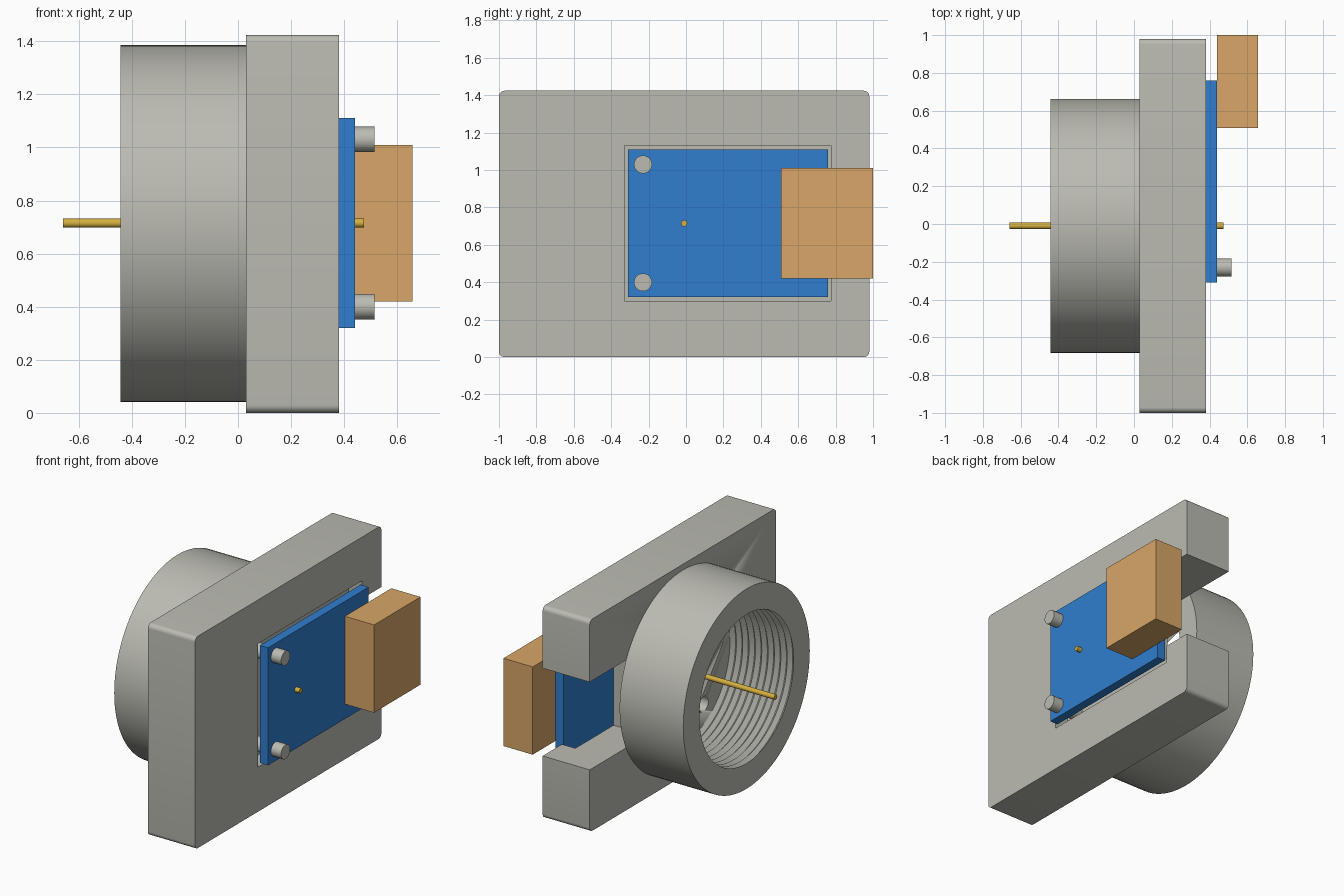
import bpy, bmesh, math
from mathutils import Matrix, Vector

cube = bpy.data.objects.get("Cube")
if cube:
    bpy.data.objects.remove(cube, do_unlink=True)

AXIS_Y, AXIS_Z = -0.01, 0.713      # centre line of the round collar
SCREW_Y = -0.23
SCREW_Z = (0.40, 1.03)


def material(name, rgb):
    m = bpy.data.materials.new(name)
    m.use_nodes = True
    m.diffuse_color = (*rgb, 1)
    m.node_tree.nodes["Principled BSDF"].inputs["Base Color"].default_value = (*rgb, 1)
    return m


GREY = material("warm grey metal", (0.50, 0.50, 0.45))
BLUE = material("circuit blue", (0.03, 0.21, 0.62))
TAN = material("connector tan", (0.69, 0.38, 0.14))
GOLD = material("gold", (0.66, 0.43, 0.05))


def finish(name, bm, mat, smooth=False):
    bmesh.ops.recalc_face_normals(bm, faces=bm.faces)
    mesh = bpy.data.meshes.new(name)
    bm.to_mesh(mesh)
    bm.free()
    mesh.materials.append(mat)
    ob = bpy.data.objects.new(name, mesh)
    bpy.context.collection.objects.link(ob)
    if smooth:
        bpy.ops.object.select_all(action='DESELECT')
        ob.select_set(True)
        bpy.context.view_layer.objects.active = ob
        bpy.ops.object.shade_smooth_by_angle(angle=math.radians(30))
    return ob


def box(name, xs, ys, zs, mat, radius=0):
    """Box from its limits, with optional rounding of the edges along x."""
    bm = bmesh.new()
    size = [b - a for a, b in (xs, ys, zs)]
    mid = [(a + b) / 2 for a, b in (xs, ys, zs)]
    bmesh.ops.create_cube(bm, size=1, matrix=Matrix.Translation(mid) @ Matrix.Diagonal((*size, 1)))
    if radius:
        edges = [e for e in bm.edges if abs(e.verts[0].co.x - e.verts[1].co.x) > 0.01]
        bmesh.ops.bevel(bm, geom=edges, offset=radius, segments=6, profile=0.5, affect='EDGES')
    return finish(name, bm, mat, radius > 0)


def rod(name, xs, y, z, radius, mat, sides=32):
    """Cylinder lying along x."""
    bm = bmesh.new()
    place = Matrix.Translation(((xs[0] + xs[1]) / 2, y, z)) @ Matrix.Rotation(math.pi / 2, 4, 'Y')
    bmesh.ops.create_cone(bm, cap_ends=True, segments=sides, radius1=radius, radius2=radius,
                          depth=xs[1] - xs[0], matrix=place)
    return finish(name, bm, mat, True)


def cut(target, cutter):
    mod = target.modifiers.new("cut", 'BOOLEAN')
    mod.operation = 'DIFFERENCE'
    mod.solver = 'EXACT'
    mod.object = cutter
    bpy.ops.object.select_all(action='DESELECT')
    target.select_set(True)
    bpy.context.view_layer.objects.active = target
    bpy.ops.object.modifier_apply(modifier=mod.name)
    bpy.data.objects.remove(cutter, do_unlink=True)


# Mounting plate with board pocket, open side notch and screw holes
plate = box("mounting_plate", (0.03, 0.38), (-1, 0.98), (0, 1.424), GREY, radius=0.03)
cut(plate, box("pocket_cutter", (0.28, 0.5), (-0.33, 0.775), (0.30, 1.13), GREY))
cut(plate, box("notch_cutter", (-0.2, 0.6), (0.37, 1.2), (0.42, 1.01), GREY))
for z in SCREW_Z:
    cut(plate, rod("hole_cutter", (-0.1, 0.2), SCREW_Y, z, 0.05, GREY))

# Collar: lathed tube with a threaded bore
outer, bore, front, back, turns = 0.672, 0.50, -0.443, 0.03, 10
profile = [(back, outer), (front, outer), (front, bore)]
pitch = (back - front) / turns
for i in range(turns):
    x = front + i * pitch
    profile += [(x + pitch * 0.5, bore + 0.025), (x + pitch, bore)]
bm = bmesh.new()
verts = [bm.verts.new((x, AXIS_Y, AXIS_Z + r)) for x, r in profile]
loop = [bm.edges.new((v, verts[(i + 1) % len(verts)])) for i, v in enumerate(verts)]
bmesh.ops.spin(bm, geom=verts + loop, cent=(0, AXIS_Y, AXIS_Z), axis=(1, 0, 0),
               angle=math.tau, steps=96)
bmesh.ops.remove_doubles(bm, verts=bm.verts, dist=0.0005)
finish("threaded_collar", bm, GREY, True)

# Circuit board and its connector block
box("circuit_board", (0.38, 0.44), (-0.31, 0.76), (0.32, 1.11), BLUE)
box("connector_block", (0.44, 0.657), (0.507, 1.0), (0.42, 1.01), TAN)

# Screws and the boss behind the board
for label, z in zip(("lower", "upper"), SCREW_Z):
    rod(label + "_screw", (0.15, 0.515), SCREW_Y, z, 0.048, GREY)
rod("pin_boss", (0.27, 0.379), AXIS_Y, AXIS_Z, 0.075, GREY)

# Centre contact pin
rod("contact_pin", (-0.66, 0.474), AXIS_Y, AXIS_Z + 0.002, 0.017, GOLD, 24)
